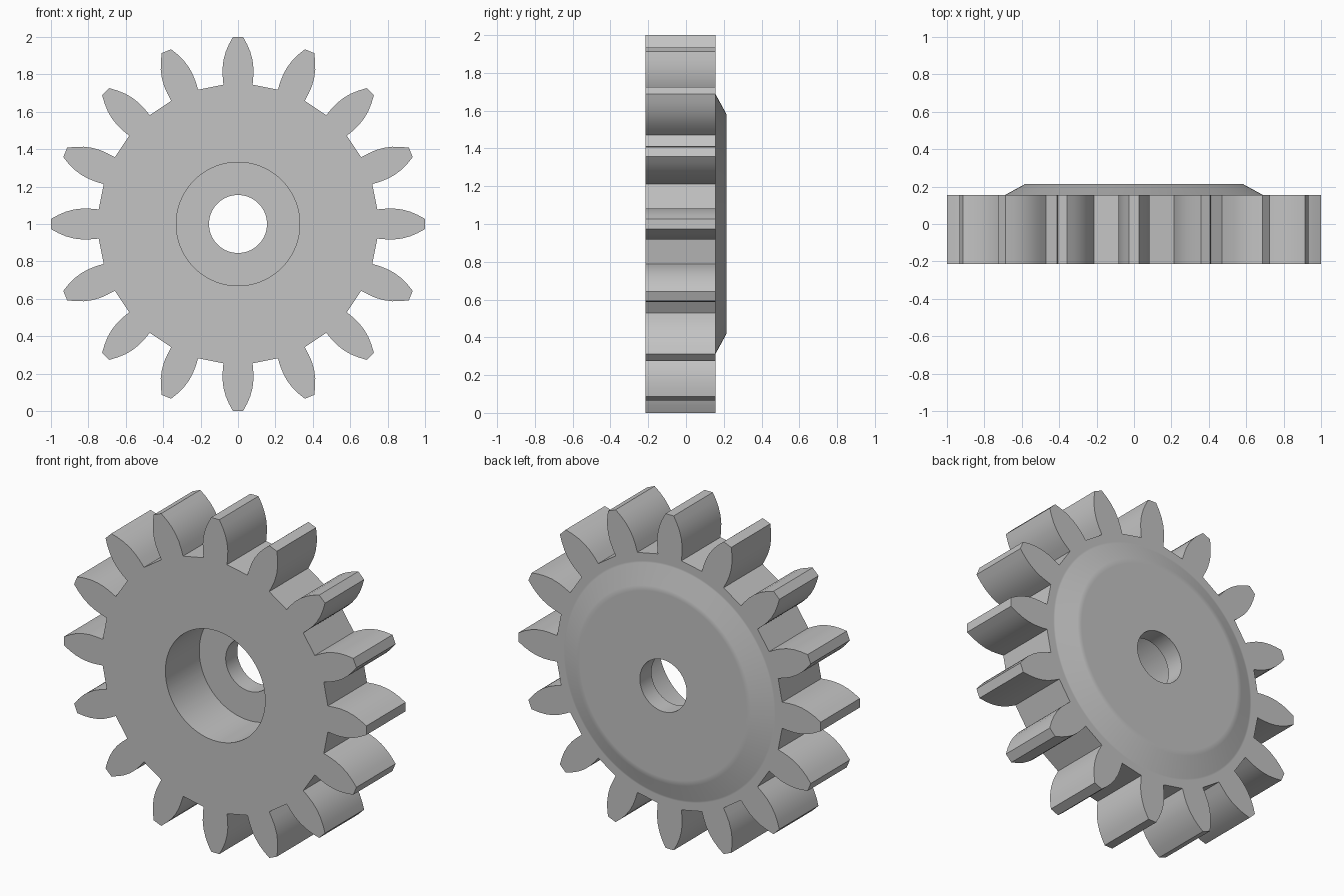
import bpy, bmesh, math
from mathutils import Vector

cube = bpy.data.objects.get("Cube")
if cube:
    bpy.data.objects.remove(cube)

TEETH = 16
FRONT, BACK, HUB, FLOOR = -0.215, 0.155, 0.215, 0.105

# Tooth flank from root to tip: (half width, radius)
FLANK = [(0.078, 0.745), (0.082, 0.79), (0.083, 0.83), (0.078, 0.875),
         (0.066, 0.92), (0.049, 0.96), (0.027, 1.0)]


def gear_outline():
    """Closed outline of all teeth, with extra points along each root land."""
    tooth = [Vector((-w, r)) for w, r in FLANK]
    tooth += [Vector((w, r)) for w, r in reversed(FLANK)]
    points = []
    for i in range(TEETH):
        a, b = [math.tau * k / TEETH for k in (i, i + 1)]
        turn = lambda p, t: Vector((p.x * math.cos(t) + p.y * math.sin(t),
                                    p.y * math.cos(t) - p.x * math.sin(t)))
        points += [turn(p, a) for p in tooth]
        start, end = turn(tooth[-1], a), turn(tooth[0], b)
        points += [start.lerp(end, k / 6) for k in range(1, 6)]
    return points


def loft(bm, rings):
    """Join matching loops of vertices into a closed surface."""
    n = len(rings[0])
    for a, b in zip(rings, rings[1:] + rings[:1]):
        for i in range(n):
            j = (i + 1) % n
            bm.faces.new((a[i], a[j], b[j], b[i]))


def material(name, colour):
    mat = bpy.data.materials.new(name)
    mat.use_nodes = True
    mat.diffuse_color = colour
    mat.node_tree.nodes["Principled BSDF"].inputs["Base Color"].default_value = colour
    return mat


bm = bmesh.new()
outline = gear_outline()


def ring(y, radius=None):
    """Tooth outline at depth y, or a circle when a radius is given."""
    pts = [p.normalized() * radius if radius else p for p in outline]
    return [bm.verts.new((p.x, y, p.y)) for p in pts]


# Toothed rim, bevelled back disc, shaft hole, then front counterbore
loft(bm, [ring(FRONT), ring(BACK),
          ring(BACK, 0.70), ring(BACK, 0.69), ring(HUB, 0.58), ring(HUB, 0.55),
          ring(HUB, 0.155), ring(FLOOR, 0.155),
          ring(FLOOR, 0.33), ring(FRONT, 0.33)])
bmesh.ops.recalc_face_normals(bm, faces=bm.faces)

mesh = bpy.data.meshes.new("spur_gear")
bm.to_mesh(mesh)
bm.free()
mesh.materials.append(material("plain grey", (0.55, 0.55, 0.55, 1)))
gear = bpy.data.objects.new("spur_gear", mesh)
gear.location.z = 1
bpy.context.collection.objects.link(gear)

# Smooth flanks, bores and bevel; keep the corners sharp
bpy.ops.object.select_all(action="DESELECT")
gear.select_set(True)
bpy.context.view_layer.objects.active = gear
bpy.ops.object.shade_smooth_by_angle(angle=math.radians(38))
